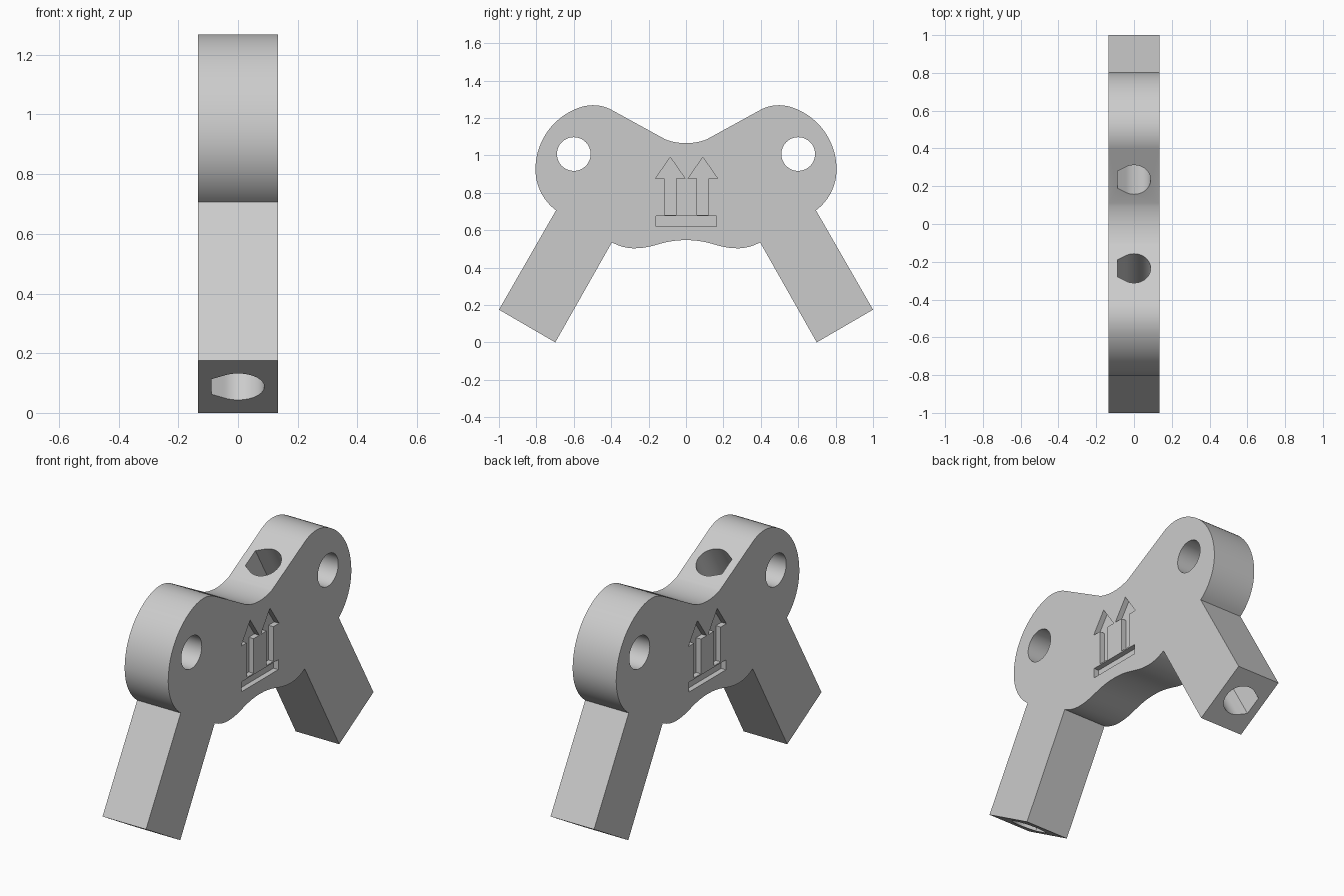
import bpy, bmesh
from math import cos, sin, radians, atan2, degrees
from mathutils import Matrix, Vector

if "Cube" in bpy.data.objects:
    bpy.data.objects.remove(bpy.data.objects["Cube"])

HALF = 0.134      # half thickness along x
ENGRAVE = 0.03    # depth of the arrow marks

grey = bpy.data.materials.new("light_grey")
grey.use_nodes = True
colour = (0.6, 0.6, 0.6, 1)
grey.diffuse_color = colour
grey.node_tree.nodes["Principled BSDF"].inputs["Base Color"].default_value = colour


def arc(cy, cz, r, start, end, n):
    angles = [radians(start + (end - start) * i / n) for i in range(n + 1)]
    return [(cy + r * cos(a), cz + r * sin(a)) for a in angles]


def bezier(a, b, c, d, n=10):
    a, b, c, d = map(Vector, (a, b, c, d))
    return [tuple(a*(1-t)**3 + b*3*t*(1-t)**2 + c*3*t*t*(1-t) + d*t**3)
            for t in (i / n for i in range(n + 1))]


def flip(points):
    return [(-y, z) for y, z in reversed(points)]


def prism(name, points, x0, x1):
    """Extrude a y-z outline from x0 to x1."""
    bm = bmesh.new()
    face = bm.faces.new([bm.verts.new((x0, y, z)) for y, z in points])
    new = bmesh.ops.extrude_face_region(bm, geom=[face])["geom"]
    bmesh.ops.translate(bm, vec=(x1 - x0, 0, 0),
                        verts=[v for v in new if isinstance(v, bmesh.types.BMVert)])
    bmesh.ops.recalc_face_normals(bm, faces=bm.faces)
    mesh = bpy.data.meshes.new(name)
    bm.to_mesh(mesh)
    bm.free()
    mesh.materials.append(grey)
    obj = bpy.data.objects.new(name, mesh)
    bpy.context.collection.objects.link(obj)
    return obj


def cut(body, cutter):
    cutter.hide_render = True
    mod = body.modifiers.new("cut", 'BOOLEAN')
    mod.operation, mod.solver, mod.object = 'DIFFERENCE', 'EXACT', cutter
    bpy.context.view_layer.objects.active = body
    bpy.ops.object.modifier_apply(modifier=mod.name)
    bpy.data.objects.remove(cutter)


# Half outline: underside, leg, rounded lobe, top valley
underside = (bezier((0, .547), (-.13, .547), (-.17, .503), (-.275, .503))
             + bezier((-.275, .503), (-.32, .503), (-.36, .515), (-.396, .535))[1:])
leg = [(-.699, 0), (-1, .175)]
join = degrees(atan2(.133, -.042))
lower = 180 + degrees(atan2(.219, .163))
lobe = (arc(-.532, .925, .273, lower, 180, 12)
        + arc(-.455, .925, .35, 180, join, 18)[1:]
        + arc(-.497, 1.058, .21, join, 60, 14)[1:])
valley = arc(0, 1.3775, .3125, 249.5, 270, 8)
half = underside + leg + lobe + valley
bracket = prism("trestle_bracket", half + flip(half)[1:-1], -HALF, HALF)

# Bore outline: round with a half-hexagon flat on one side
R = .088
bore = arc(0, 0, R, -120, 120, 40) + [(-R, R * .577), (-R, -R * .577)]

# Arrow outline
head, shaft = .08, .03
arrow = [(-shaft, .682), (shaft, .682), (shaft, .875), (head, .875),
         (0, .99), (-head, .875), (-shaft, .875)]

for side in (-1, 1):
    # Round hole through each lobe
    cut(bracket, prism("lobe_hole", arc(side * .6, 1.007, .09, 0, 354.375, 63), -.3, .3))

    # Bore running the whole length of each leg
    tool = prism("leg_bore", bore, -.2, 1.45)
    axis = Vector((0, -side * .5, cos(radians(30))))
    flat = Vector((1, 0, 0))
    frame = Matrix((axis, flat, axis.cross(flat))).transposed().to_4x4()
    tool.data.transform(Matrix.Translation((0, side * .85, .0875)) @ frame)
    cut(bracket, tool)

    # Engraved arrows and bar on this face
    x0, x1 = side * (HALF - ENGRAVE), side * (HALF + .05)
    for y in (-.084, .09):
        cut(bracket, prism("arrow_mark", [(y + p, z) for p, z in arrow], x0, x1))
    bar = [(-.16, .62), (.163, .62), (.163, .675), (-.16, .675)]
    cut(bracket, prism("bar_mark", bar, x0, x1))

# Smooth curves, sharp edges
bpy.ops.object.select_all(action='DESELECT')
bracket.select_set(True)
bpy.context.view_layer.objects.active = bracket
bpy.ops.object.shade_smooth_by_angle(angle=radians(20))
